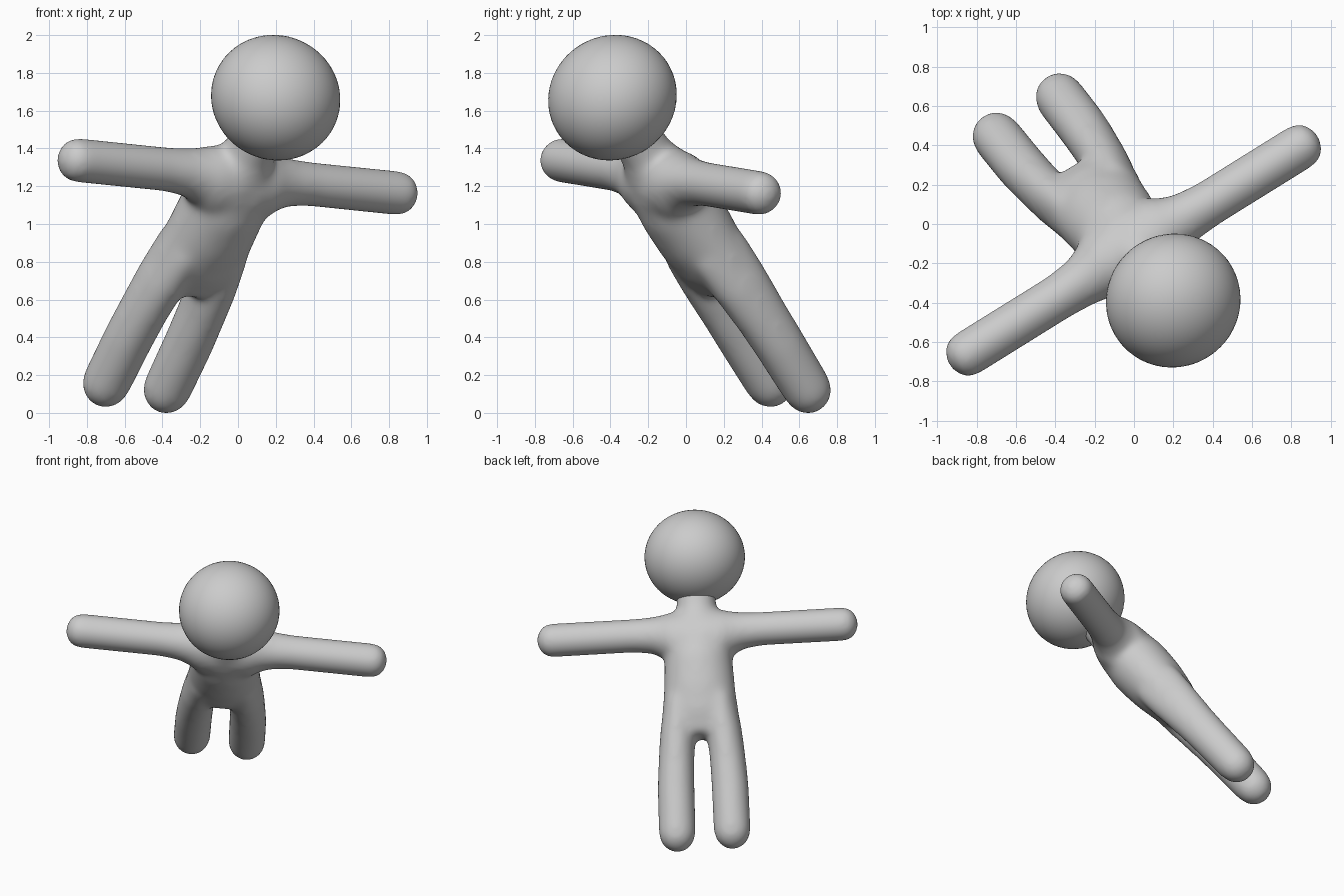
import bpy
import bmesh
from math import sin, cos, pi
from mathutils import Matrix, Vector

if "Cube" in bpy.data.objects:
    bpy.data.objects.remove(bpy.data.objects["Cube"], do_unlink=True)

# Leaning body frame: origin between the feet, z to the head, x along the arms
up = Vector((0.735, -0.93, 1.525)).normalized()
side = Vector((1.69, 1.06, -0.185))
side = (side - up * side.dot(up)).normalized()
depth = up.cross(side)
pose = Matrix((side, depth, up)).transposed().to_4x4()
pose.translation = (-0.535, 0.54, 0.145)

grey = bpy.data.materials.new("light_grey")
grey.use_nodes = True
colour = (0.6, 0.6, 0.6, 1)
grey.diffuse_color = colour
grey.node_tree.nodes["Principled BSDF"].inputs["Base Color"].default_value = colour


def add_object(name, bm):
    bmesh.ops.recalc_face_normals(bm, faces=bm.faces)
    mesh = bpy.data.meshes.new(name)
    bm.to_mesh(mesh)
    bm.free()
    mesh.materials.append(grey)
    mesh.shade_smooth()
    ob = bpy.data.objects.new(name, mesh)
    bpy.context.collection.objects.link(ob)
    ob.matrix_world = pose
    return ob


def tube(bm, stations, place, bulge, segments=32):
    """Loft ellipses (height, shift, half width, half depth), with rounded ends."""
    def cap(station, direction):
        h, s, a, b = station
        angles = [i * pi / 12 for i in range(1, 6)]
        return [(h + direction * bulge * sin(t), s, a * cos(t), b * cos(t)) for t in angles]

    rings = cap(stations[0], -1)[::-1] + stations + cap(stations[-1], 1)
    loops = []
    for h, s, a, b in rings:
        angles = [2 * pi * i / segments for i in range(segments)]
        loops.append([bm.verts.new(place(s + a * cos(t), b * sin(t), h)) for t in angles])
    for low, high in zip(loops, loops[1:]):
        for i in range(segments):
            j = (i + 1) % segments
            bm.faces.new((low[i], low[j], high[j], high[i]))
    bm.faces.new(loops[0][::-1])
    bm.faces.new(loops[-1])


body = bmesh.new()

# Torso and neck
tube(body, [(0.7, 0, 0.26, 0.13), (0.82, 0, 0.265, 0.175), (1.0, 0, 0.245, 0.205),
            (1.2, 0, 0.235, 0.215), (1.35, 0, 0.23, 0.195), (1.47, 0, 0.19, 0.165),
            (1.56, 0, 0.138, 0.138), (1.7, 0, 0.132, 0.132)],
     lambda x, y, z: (x, y, z), 0.05)

for sign in (-1, 1):
    # Leg
    tube(body, [(0, 0.19, 0.128, 0.13), (0.3, 0.187, 0.128, 0.137),
                (0.5, 0.177, 0.124, 0.145), (0.7, 0.16, 0.122, 0.16),
                (0.9, 0.135, 0.115, 0.17)],
         lambda x, y, z: (sign * x, y, z), 0.14)
    # Arm, flared where it meets the shoulder
    tube(body, [(0.05, 1.34, 0.22, 0.195), (0.18, 1.355, 0.19, 0.175),
                (0.24, 1.38, 0.15, 0.15), (0.32, 1.395, 0.125, 0.13),
                (0.45, 1.4, 0.116, 0.118), (1.01, 1.4, 0.117, 0.118)],
         lambda x, y, z: (sign * z, y, x), 0.1)

# Fuse the limbs into one soft skin
body = add_object("body", body)
remesh = body.modifiers.new("fuse", "REMESH")
remesh.mode = "VOXEL"
remesh.voxel_size = 0.016
remesh.use_smooth_shade = True
soften = body.modifiers.new("soften", "SMOOTH")
soften.factor = 0.5
soften.iterations = 35

# Head, slightly squashed from top to chin
head = bmesh.new()
bmesh.ops.create_uvsphere(head, u_segments=64, v_segments=32, radius=0.345)
bmesh.ops.scale(head, vec=(1, 1, 0.94), verts=head.verts)
bmesh.ops.translate(head, vec=(0, 0, 1.93), verts=head.verts)
add_object("head", head)
